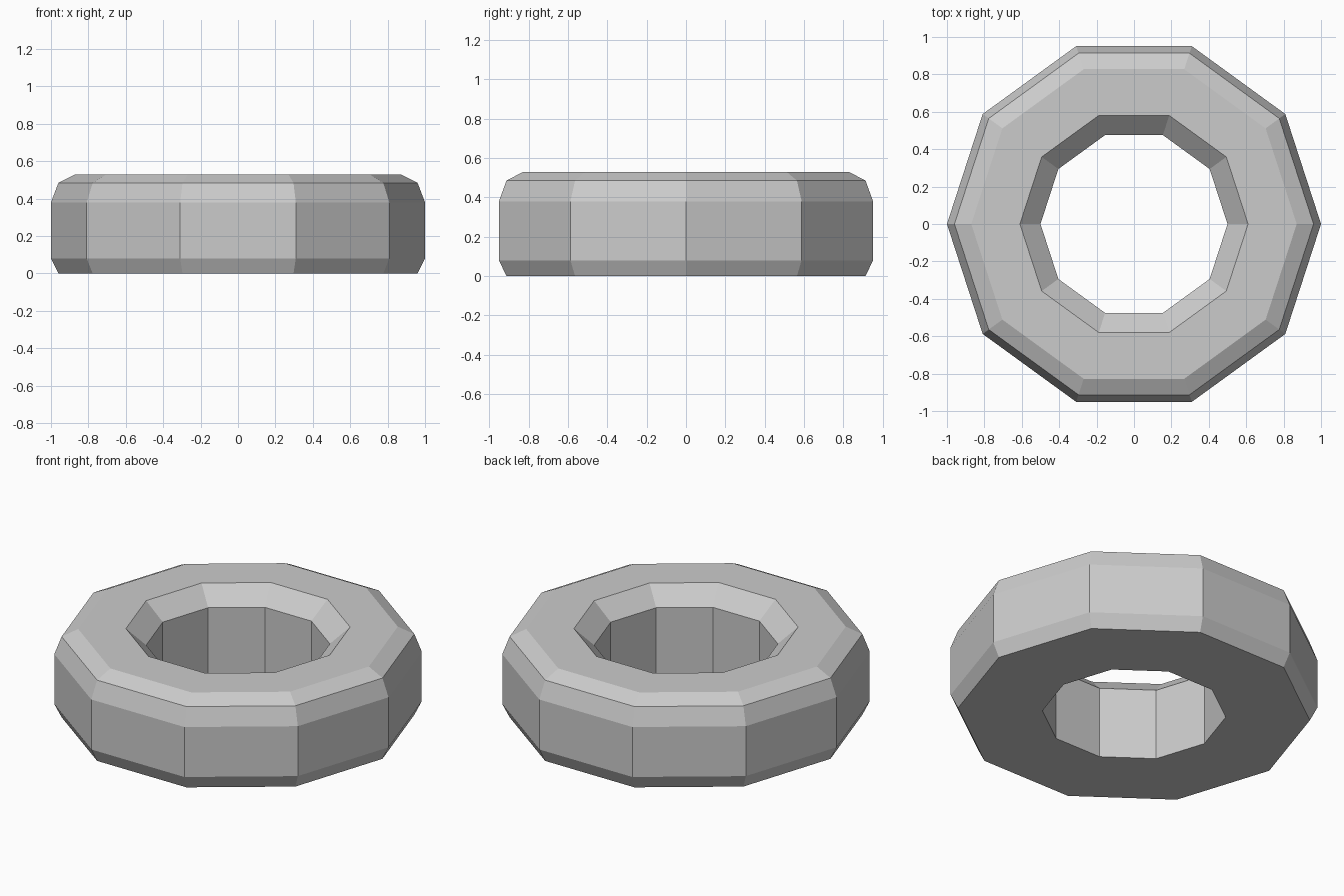
import bpy, bmesh
from math import cos, sin, tau

if "Cube" in bpy.data.objects:
    bpy.data.objects.remove(bpy.data.objects["Cube"])

SIDES = 10
# Closed ring cross-section as (radius, height), counter-clockwise
PROFILE = [(0.5, 0), (0.96, 0), (1.0, 0.08), (1.0, 0.38),
           (0.96, 0.485), (0.87, 0.53), (0.61, 0.53), (0.5, 0.43)]

# Ten-sided ring: sweep the profile around z
bm = bmesh.new()
rings = []
for i in range(SIDES):
    a = tau * i / SIDES
    rings.append([bm.verts.new((r * cos(a), r * sin(a), z)) for r, z in PROFILE])

n = len(PROFILE)
for i in range(SIDES):
    here, following = rings[i], rings[(i + 1) % SIDES]
    for j in range(n):
        k = (j + 1) % n
        bm.faces.new((here[j], following[j], following[k], here[k]))
bmesh.ops.recalc_face_normals(bm, faces=bm.faces[:])

mesh = bpy.data.meshes.new("faceted_ring")
bm.to_mesh(mesh)
bm.free()
bpy.context.collection.objects.link(bpy.data.objects.new("faceted_ring", mesh))
